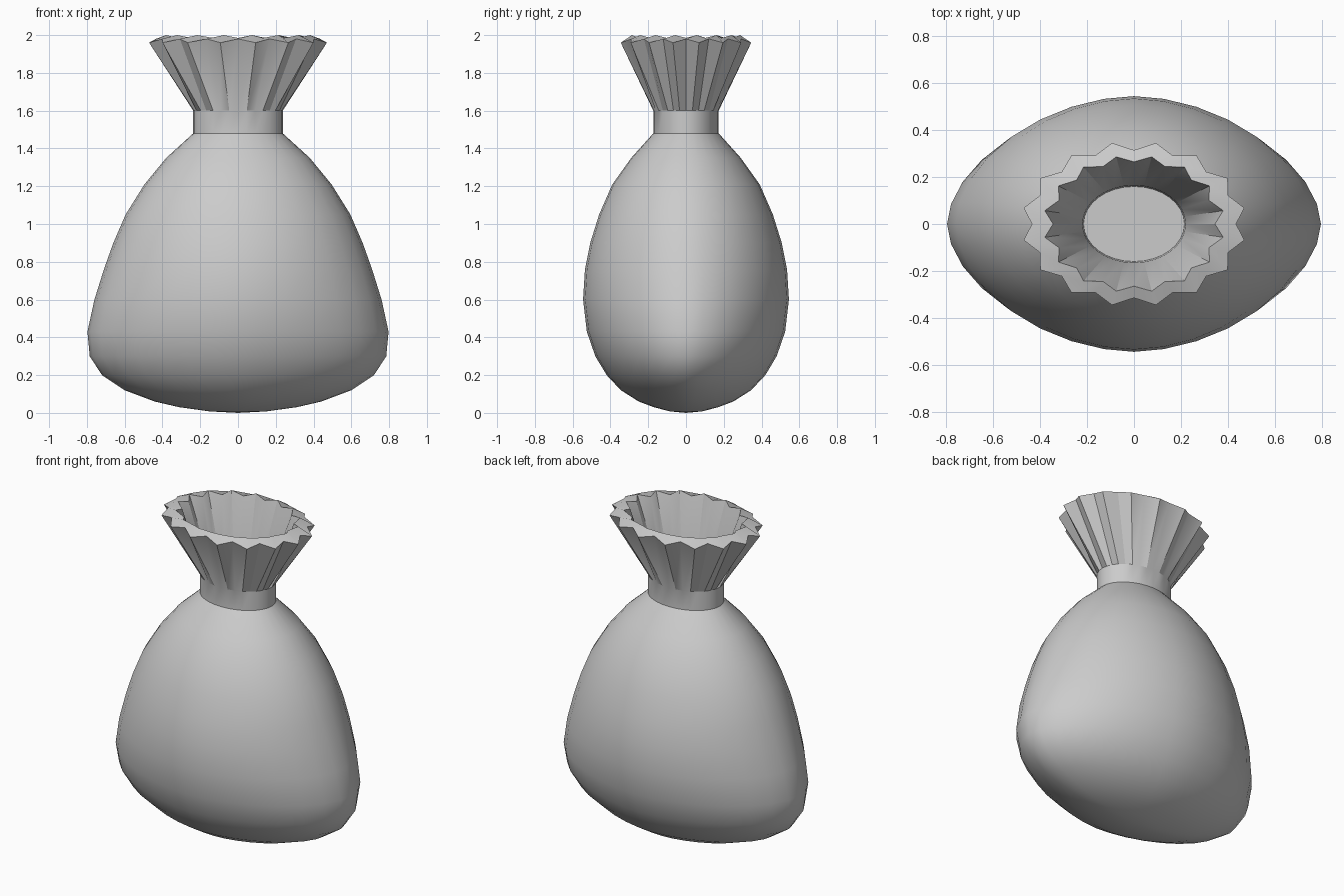
import bpy, bmesh
from math import cos, sin, pi, radians, copysign

if "Cube" in bpy.data.objects:
    bpy.data.objects.remove(bpy.data.objects["Cube"])

SIDES = 32

# rings of the sack: height, half width x, half depth y, roundness (2 = ellipse), pleat depth x, pleat depth y
BODY = [
    (0.008, 0.15, 0.085, 1.8), (0.03, 0.31, 0.17, 1.75), (0.06, 0.44, 0.25, 1.75),
    (0.12, 0.60, 0.345, 1.75), (0.20, 0.72, 0.42, 1.75), (0.30, 0.785, 0.48, 1.77),
    (0.43, 0.797, 0.525, 1.8), (0.60, 0.76, 0.545, 1.83), (0.76, 0.71, 0.535, 1.86),
    (0.90, 0.66, 0.507, 1.9), (1.05, 0.595, 0.46, 1.93), (1.21, 0.495, 0.39, 1.96),
    (1.35, 0.38, 0.29, 2), (1.48, 0.237, 0.173, 2), (1.60, 0.237, 0.173, 2),
]
# pleated mouth: outer lip, inner lip, then down the inside to the tied floor
MOUTH = [
    (1.96, 0.48, 0.352, 2, 0.045, 0.037), (2.00, 0.388, 0.292, 2, 0.043, 0.027),
    (1.60, 0.22, 0.165, 2), (1.52, 0.215, 0.16, 2),
]


def ring(bm, z, a, b, power, pleat_x=0, pleat_y=0):
    verts = []
    for i in range(SIDES):
        t = 2 * pi * i / SIDES
        c, s = cos(t), sin(t)
        valley = 1 if i % 2 == 0 else 0
        x = (a - valley * pleat_x) * copysign(abs(c) ** (2 / power), c)
        y = (b - valley * pleat_y) * copysign(abs(s) ** (2 / power), s)
        # outer lip dips at the ridges, inner lip rises a little
        dz = valley * 0.02 if pleat_x and z < 1.99 else (-valley * 0.015 if pleat_x else 0)
        verts.append(bm.verts.new((x, y, z + dz)))
    return verts


bm = bmesh.new()
rings = [ring(bm, *r) for r in BODY + MOUTH]
for lo, hi in zip(rings, rings[1:]):
    for i in range(SIDES):
        j = (i + 1) % SIDES
        bm.faces.new((lo[i], lo[j], hi[j], hi[i]))

# rounded bottom and flat floor inside the mouth
pole = bm.verts.new((0, 0, 0))
for i in range(SIDES):
    bm.faces.new((pole, rings[0][(i + 1) % SIDES], rings[0][i]))
bm.faces.new(rings[-1])

bmesh.ops.recalc_face_normals(bm, faces=bm.faces)
mesh = bpy.data.meshes.new("tied_sack")
bm.to_mesh(mesh)
bm.free()
sack = bpy.data.objects.new("tied_sack", mesh)
bpy.context.collection.objects.link(sack)
bpy.context.view_layer.objects.active = sack
sack.select_set(True)
bpy.ops.object.shade_smooth_by_angle(angle=radians(30))
